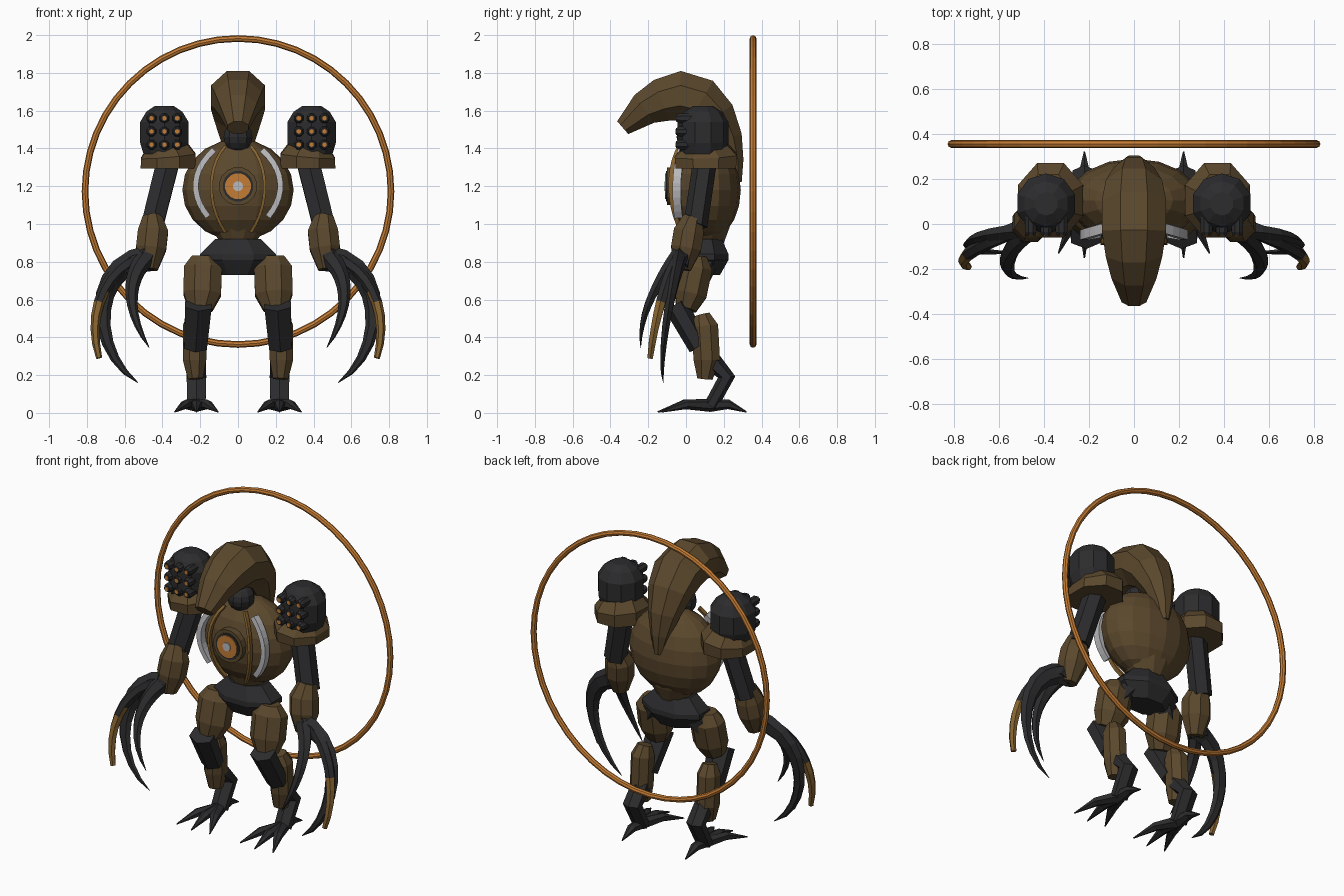
import bpy, bmesh, math
from mathutils import Vector, Matrix
from mathutils.geometry import interpolate_bezier

cube = bpy.data.objects.get("Cube")
if cube:
    bpy.data.objects.remove(cube, do_unlink=True)

X, Y = Vector((1, 0, 0)), Vector((0, 1, 0))


def material(name, r, g, b):
    m = bpy.data.materials.new(name)
    m.use_nodes = True
    m.diffuse_color = (r, g, b, 1)
    m.node_tree.nodes["Principled BSDF"].inputs["Base Color"].default_value = (r, g, b, 1)
    return m


BROWN = material("bronze brown", 0.105, 0.065, 0.026)
BLACK = material("charcoal", 0.025, 0.025, 0.027)
COPPER = material("copper", 0.55, 0.2, 0.035)
BRASS = material("dull brass", 0.24, 0.125, 0.03)
SILVER = material("silver", 0.5, 0.5, 0.52)


def finish(name, bm, mat, mirror):
    bmesh.ops.recalc_face_normals(bm, faces=bm.faces)
    mesh = bpy.data.meshes.new(name)
    bm.to_mesh(mesh)
    bm.free()
    mesh.materials.append(mat)
    ob = bpy.data.objects.new(name, mesh)
    bpy.context.collection.objects.link(ob)
    if mirror:
        ob.modifiers.new("Mirror", "MIRROR").use_mirror_merge = False
    return ob


def loft(name, rings, mat, sides=8, ref=X, mirror=False):
    """Skin rings of (x, y, z, half width along ref, half depth) along their path."""
    bm = bmesh.new()
    pts = [Vector(r[:3]) for r in rings]
    grow = 1 / math.cos(math.pi / sides)
    loops = []
    for i, r in enumerate(rings):
        t = (pts[min(i + 1, len(pts) - 1)] - pts[max(i - 1, 0)]).normalized()
        a = (ref - t * ref.dot(t)).normalized()
        b = t.cross(a)
        ra, rb = r[3] * grow, r[-1] * grow
        angles = [(k + 0.5) * math.tau / sides for k in range(sides)]
        loops.append([bm.verts.new(pts[i] + a * ra * math.cos(q) + b * rb * math.sin(q))
                      for q in angles])
    for lo, hi in zip(loops, loops[1:]):
        for k in range(sides):
            n = (k + 1) % sides
            bm.faces.new((lo[k], lo[n], hi[n], hi[k]))
    bm.faces.new(loops[0][::-1])
    bm.faces.new(loops[-1])
    return finish(name, bm, mat, mirror)


def horn(name, ctrl, mat, thick, wide, end=0.03, power=0.7, sides=6, ref=Y, steps=11):
    """Mirrored curved piece along a bezier, tapering to a fraction of its size."""
    rings = []
    for i, p in enumerate(interpolate_bezier(*[Vector(c) for c in ctrl], steps)):
        s = end + (1 - end) * (1 - i / (steps - 1)) ** power
        rings.append((*p, thick * s, wide * s))
    return loft(name, rings, mat, sides, ref, True)


def ball(name, center, radii, mat, u=16, v=10):
    bm = bmesh.new()
    bmesh.ops.create_uvsphere(bm, u_segments=u, v_segments=v, radius=1,
                              matrix=Matrix.LocRotScale(center, None, Vector(radii)))
    return finish(name, bm, mat, False)


# Back halo
bpy.ops.mesh.primitive_torus_add(location=(0, 0.355, 1.172), rotation=(math.pi / 2, 0, 0),
                                 major_segments=48, minor_segments=8,
                                 major_radius=0.81, minor_radius=0.0175)
halo = bpy.context.object
halo.name = "halo_ring"
halo.data.materials.append(COPPER)

# Torso, waist, neck and pelvis
ball("torso", Vector((0, 0.105, 1.18)), (0.295, 0.185, 0.27), BROWN)
loft("waist", [(0, 0.11, 1.03, 0.18, 0.13), (0, 0.11, 0.98, 0.15, 0.12),
               (0, 0.11, 0.9, 0.09, 0.09)], BROWN, 12)
ball("neck", Vector((0, 0.03, 1.46)), (0.08, 0.08, 0.08), BLACK, 10, 8)
loft("pelvis", [(0, 0.1, 0.92, 0.12, 0.09), (0, 0.1, 0.84, 0.2, 0.125),
                (0, 0.1, 0.81, 0.2, 0.125), (0, 0.1, 0.73, 0.12, 0.08)], BLACK)

# Curved hood
loft("hood", [(0, -0.335, 1.51, 0.055, 0.045), (0, -0.22, 1.61, 0.1, 0.09),
              (0, -0.13, 1.655, 0.125, 0.115), (0, -0.03, 1.68, 0.143, 0.13),
              (0, 0.08, 1.65, 0.143, 0.125), (0, 0.16, 1.57, 0.125, 0.105),
              (0, 0.22, 1.45, 0.09, 0.08), (0, 0.255, 1.33, 0.055, 0.05),
              (0, 0.265, 1.22, 0.025, 0.03)], BROWN, 8)

# Chest emblem of stacked discs
for name, r, front, mat in (("emblem_base", 0.1, -0.1, BROWN), ("emblem_rim", 0.08, -0.105, BLACK),
                            ("emblem_disc", 0.068, -0.11, COPPER),
                            ("emblem_core", 0.026, -0.115, SILVER)):
    loft(name, [(0, -0.05, 1.2, r), (0, front, 1.2, r)], mat, 16)

# Chest ribs and silver side bars
horn("chest_rib", [(0.07, -0.03, 1.41), (0.165, -0.1, 1.3), (0.165, -0.1, 1.1),
                   (0.07, -0.02, 0.96)], BRASS, 0.012, 0.008, 1, sides=4)
horn("chest_bar", [(0.13, -0.02, 1.39), (0.25, -0.055, 1.28), (0.25, -0.055, 1.15),
                   (0.16, -0.04, 1.04)], SILVER, 0.022, 0.015, 1, sides=4)

# Shoulder pads and launcher pods
loft("shoulder_pad", [(0.37, 0.105, 1.295, 0.145, 0.16), (0.37, 0.105, 1.36, 0.145, 0.165),
                      (0.38, 0.1, 1.41, 0.11, 0.12)], BROWN, 8, mirror=True)
loft("launcher_pod", [(0.39, 0.09, 1.37, 0.11), (0.39, 0.09, 1.43, 0.128),
                      (0.39, 0.09, 1.54, 0.128), (0.39, 0.09, 1.595, 0.095),
                      (0.39, 0.09, 1.625, 0.05)], BLACK, 10, mirror=True)
for col in (-1, 0, 1):
    for row in (-1, 0, 1):
        x, z = 0.39 + col * 0.068, 1.49 + row * 0.07
        loft("launcher_tube", [(x, 0.04, z, 0.026), (x, -0.035, z, 0.026),
                               (x, -0.052, z, 0.018)], BLACK, 8, mirror=True)
        loft("launcher_tip", [(x, -0.045, z, 0.011), (x, -0.056, z, 0.011)], COPPER, 6, mirror=True)

# Arms
loft("upper_arm", [(0.37, 0.1, 1.33, 0.06, 0.055), (0.455, 0.05, 0.99, 0.058, 0.055)],
     BLACK, 6, mirror=True)
loft("forearm", [(0.455, 0.04, 1.04, 0.05), (0.45, 0.015, 0.96, 0.08),
                 (0.46, 0, 0.87, 0.08), (0.47, -0.02, 0.76, 0.045)], BROWN, 8, mirror=True)
ball_rings = [(0.47, -0.02, 0.86, 0.05), (0.51, -0.04, 0.78, 0.05)]
loft("hand", ball_rings, BLACK, 6, ref=Y, mirror=True)

# Claws
horn("great_claw", [(0.46, -0.03, 0.82), (0.8, -0.05, 0.8), (0.78, -0.15, 0.32),
                    (0.53, -0.12, 0.16)], BLACK, 0.035, 0.06)
horn("inner_claw", [(0.49, -0.05, 0.82), (0.58, -0.13, 0.72), (0.6, -0.25, 0.55),
                    (0.47, -0.24, 0.345)], BLACK, 0.035, 0.045)
outer = horn("outer_claw", [(0.48, -0.01, 0.83), (0.68, -0.08, 0.8), (0.81, -0.16, 0.55),
                            (0.735, -0.19, 0.29)], BLACK, 0.035, 0.035, 0.4)
outer.data.materials.append(BRASS)
for f in outer.data.polygons:
    f.material_index = int(f.center.z < 0.61)

# Legs
loft("hip", [(0.1, 0.12, 0.84, 0.06), (0.19, 0.06, 0.72, 0.06)], BLACK, 6, mirror=True)
loft("thigh", [(0.185, 0.06, 0.83, 0.06, 0.05), (0.185, 0.055, 0.77, 0.1, 0.085),
               (0.19, 0.025, 0.63, 0.1, 0.085), (0.2, 0, 0.55, 0.065, 0.055)],
     BROWN, 8, mirror=True)
loft("knee_link", [(0.21, -0.055, 0.57, 0.07, 0.055), (0.225, 0.07, 0.35, 0.06, 0.05)],
     BLACK, 6, mirror=True)
loft("calf", [(0.225, 0.085, 0.52, 0.04), (0.23, 0.1, 0.46, 0.062, 0.07),
              (0.23, 0.11, 0.28, 0.062, 0.07), (0.225, 0.1, 0.18, 0.04)],
     BROWN, 8, mirror=True)
loft("ankle", [(0.22, 0.11, 0.3, 0.05), (0.22, 0.215, 0.19, 0.052, 0.04),
               (0.22, 0.13, 0.035, 0.048, 0.032)], BLACK, 6, mirror=True)

# Toes: three forward, one back
for tip_x, tip_y in ((0.335, -0.13), (0.22, -0.15), (0.105, -0.13), (0.22, 0.32)):
    mid_x, mid_y = (0.22 + tip_x) / 2, (0.13 + tip_y) / 2
    loft("toe", [(0.22, 0.13, 0.04, 0.035, 0.03), (mid_x, mid_y, 0.045, 0.025, 0.022),
                 (tip_x, tip_y, 0.005, 0.003)], BLACK, 6, mirror=True)
